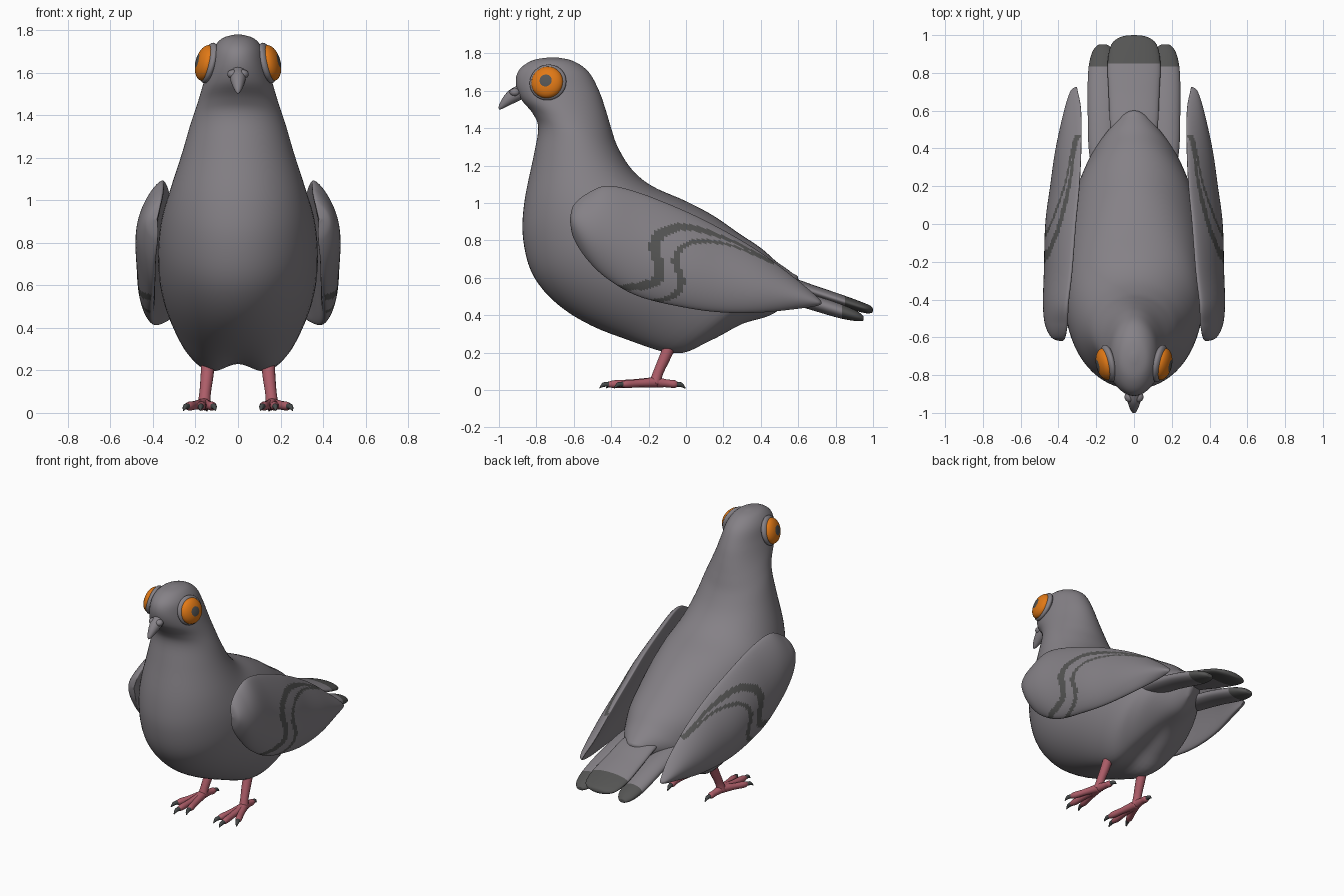
import bpy, bmesh, math
from mathutils import Vector, Matrix
from mathutils.kdtree import KDTree

cube = bpy.data.objects.get("Cube")
if cube:
    bpy.data.objects.remove(cube)


def material(name, r, g, b):
    m = bpy.data.materials.new(name)
    m.use_nodes = True
    m.diffuse_color = (r, g, b, 1)
    m.node_tree.nodes["Principled BSDF"].inputs["Base Color"].default_value = (r, g, b, 1)
    return m


grey = material("feather grey", .235, .22, .24)
dark = material("dark grey", .09, .09, .088)
orange = material("eye orange", .75, .19, .008)
pink = material("leg pink", .42, .11, .14)
claw_grey = material("claw grey", .06, .065, .065)


def smooth(stations, steps):
    """Catmull-Rom resampling of tuples of any length."""
    s = [stations[0]] + list(stations) + [stations[-1]]
    out = []
    for a, b, c, d in zip(s, s[1:], s[2:], s[3:]):
        for i in range(steps):
            t = i / steps
            out.append([q + t / 2 * (r - p + t * (2*p - 5*q + 4*r - w + t * (3*(q - r) + w - p)))
                        for p, q, r, w in zip(a, b, c, d)])
    return out + [list(stations[-1])]


def angles(n):
    return [math.tau * i / n for i in range(n)]


def finish(name, bm, mats, rule=None):
    bmesh.ops.recalc_face_normals(bm, faces=bm.faces)
    for f in bm.faces:
        f.smooth = True
        if rule:
            f.material_index = int(rule(f))
    me = bpy.data.meshes.new(name)
    bm.to_mesh(me)
    bm.free()
    for m in mats:
        me.materials.append(m)
    ob = bpy.data.objects.new(name, me)
    bpy.context.collection.objects.link(ob)
    return ob


def loft(name, rings, mats, rule=None):
    """Skin a list of closed rings and cap both ends."""
    bm = bmesh.new()
    rows = [[bm.verts.new(p) for p in ring] for ring in rings]
    for a, b in zip(rows, rows[1:]):
        for i in range(len(a)):
            bm.faces.new((a[i - 1], a[i], b[i], b[i - 1]))
    bm.faces.new(rows[0])
    bm.faces.new(rows[-1])
    return finish(name, bm, mats, rule)


def tube(name, points, mat):
    """Round tapered limb through (x, y, z, radius) points."""
    axis = Vector(points[-1][:3]) - Vector(points[0][:3])
    u = axis.orthogonal().normalized()
    v = axis.normalized().cross(u)
    rings = [[Vector(p[:3]) + p[3] * (u * math.cos(a) + v * math.sin(a)) for a in angles(16)]
             for p in smooth(points, 5)]
    return loft(name, rings, [mat])


# Body: front y, front z, back y, back z, half width, belly groove
body = [(-.73, 1.779, -.69, 1.779, .012, 0), (-.82, 1.763, -.6, 1.758, .075, 0),
        (-.89, 1.715, -.52, 1.7, .118, 0), (-.91, 1.645, -.465, 1.6, .142, 0),
        (-.885, 1.56, -.43, 1.5, .168, 0), (-.82, 1.48, -.4, 1.4, .195, 0),
        (-.79, 1.4, -.365, 1.3, .225, 0), (-.815, 1.25, -.29, 1.18, .265, 0),
        (-.865, 1, -.18, 1.09, .32, 0), (-.87, .8, 0, 1.01, .36, 0),
        (-.81, .6, .15, .93, .375, 0), (-.65, .43, .28, .84, .37, 0),
        (-.4, .28, .4, .76, .34, .02), (-.1, .155, .48, .69, .28, .075),
        (.1, .23, .53, .655, .22, .05), (.3, .345, .57, .625, .15, .01),
        (.45, .4, .6, .6, .08, 0), (.55, .47, .59, .53, .01, 0)]


def body_ring(fy, fz, by, bz, w, groove):
    ring = []
    for a in angles(64):
        c, off = math.cos(a), min(a, math.tau - a)
        ring.append((w * math.sin(a), (fy + by) / 2 + c * (fy - by) / 2,
                     (fz + bz) / 2 + c * (fz - bz) / 2 + groove * math.exp(-(off / .35) ** 2)))
    return ring


loft("body", [body_ring(*s) for s in smooth(body, 5)], [grey])

# Wing bars: y, z, half width along each wavy band
bars = [[(-.42, .54, .012), (-.24, .557, .021), (-.155, .59, .026), (-.14, .66, .023),
         (-.165, .735, .028), (-.165, .79, .029), (-.13, .84, .028), (-.04, .87, .022),
         (.06, .862, .016), (.25, .795, .008), (.47, .68, .006)],
        [(-.23, .47, .007), (-.1, .49, .013), (-.04, .53, .017), (-.025, .59, .018),
         (-.05, .66, .018), (-.055, .71, .018), (-.02, .765, .016), (.06, .795, .012),
         (.2, .785, .008), (.33, .74, .006), (.47, .675, .006)]]
samples = [p for bar in bars for p in smooth(bar, 40)]
tree = KDTree(len(samples))
for i, p in enumerate(samples):
    tree.insert((0, p[0], p[1]), i)
tree.balance()

# Wings: y, top z, bottom z, top x, bottom x, thickness
wing = [(-.62, .92, .9, .38, .38, .006), (-.6, .99, .81, .37, .385, .03),
        (-.53, 1.05, .7, .36, .4, .045), (-.42, 1.092, .595, .355, .405, .05),
        (-.25, 1.055, .5, .335, .41, .05), (0, .955, .44, .315, .41, .05),
        (.2, .855, .415, .295, .395, .045), (.4, .735, .415, .285, .37, .04),
        (.6, .585, .435, .285, .33, .03), (.7, .5, .45, .3, .315, .015),
        (.725, .472, .462, .303, .308, .003)]


def wing_ring(side, y, zt, zb, xt, xb, t):
    ring = []
    for a in angles(112):
        c, s = math.cos(a), math.sin(a)
        ring.append((side * ((xt + xb) / 2 + c * (xt - xb) / 2 + t * s * (1 + s)),
                     y, (zt + zb) / 2 + c * (zt - zb) / 2))
    return ring


# Tail feathers: y, z, half width, half thickness
middle = [(.3, .6, .1, .03), (.5, .585, .125, .035), (.7, .52, .135, .035),
          (.85, .472, .14, .032), (.95, .44, .12, .027), (.99, .43, .07, .018),
          (1, .428, .01, .003)]
outer = [(.25, .56, .05, .03), (.4, .535, .075, .04), (.6, .49, .08, .042),
         (.8, .43, .078, .04), (.9, .4, .06, .03), (.945, .385, .03, .015),
         (.95, .384, .005, .003)]


def tail(name, x, stations, tip):
    rings = [[(x + w * math.cos(a), y, z + t * math.sin(a)) for a in angles(32)]
             for y, z, w, t in smooth(stations, 8)]
    loft(name, rings, [grey, dark], lambda f: f.calc_center_median().y > tip)


tail("tail_middle", 0, middle, .855)

# Beak
tube("beak", [(0, -.87, 1.6, .04), (0, -.92, 1.575, .038), (0, -.96, 1.545, .028),
              (0, -.99, 1.515, .014), (0, -1, 1.503, .003)], grey)


def ball(name, centre, radii, turn, mats, rule=None):
    """Ellipsoid with its poles along x."""
    bm = bmesh.new()
    bmesh.ops.create_uvsphere(bm, u_segments=40, v_segments=32, radius=1)
    bm.transform(Matrix.Rotation(math.pi / 2, 4, 'Y'))
    ob = finish(name, bm, mats, rule)
    ob.data.transform(Matrix.Translation(centre) @ turn @ Matrix.Diagonal((*radii, 1)))
    return ob


for side, label in ((1, "left"), (-1, "right")):
    def on_bar(f):
        c = f.calc_center_median()
        if f.normal.x * side < -.1:
            return False
        _, i, d = tree.find((0, c.y, c.z))
        return d < samples[i][2]

    loft(label + "_wing", [wing_ring(side, *s) for s in smooth(wing, 15)], [grey, dark], on_bar)
    tail(label + "_tail_feather", side * .165, outer, .83)

    # Eye with its rim and pupil, and the nostril lump
    turn = Matrix.Rotation(-side * .25, 4, 'Y') @ Matrix.Rotation(-side * .2, 4, 'Z')
    ball(label + "_eye_rim", (side * .137, -.738, 1.645), (.034, .1, .098), turn, [grey])
    ball(label + "_eye", (side * .152, -.742, 1.645), (.046, .086, .086), turn, [orange, dark],
         lambda f: f.calc_center_median().x * side > .925)
    ball(label + "_nostril", (side * .024, -.915, 1.592), (.026, .028, .022),
         Matrix.Identity(4), [grey])

    # Leg, toes and claws
    tube(label + "_leg", [(side * .14, -.08, .25, .032), (side * .146, -.115, .17, .03),
                          (side * .155, -.15, .09, .027), (side * .16, -.165, .035, .032)], pink)
    toes = {"inner": (.115, -.385), "middle": (.175, -.42), "outer": (.24, -.345), "back": (.15, -.045)}
    root = Vector((.16, -.16, .042))
    for toe, (x, y) in toes.items():
        end = Vector((x, y, .03))
        way = (end - root).normalized()
        path = [(root, .028), (root.lerp(end, .5), .021), (root.lerp(end, .85), .021), (end, .012)]
        hook = [(end - way * .015, .015), (end + way * .02, .012),
                (end + way * .042 - Vector((0, 0, .016)), .003)]
        for part, pts, mat in (("toe", path, pink), ("claw", hook, claw_grey)):
            tube(f"{label}_{toe}_{part}", [(side * p.x, p.y, p.z, r) for p, r in pts], mat)
